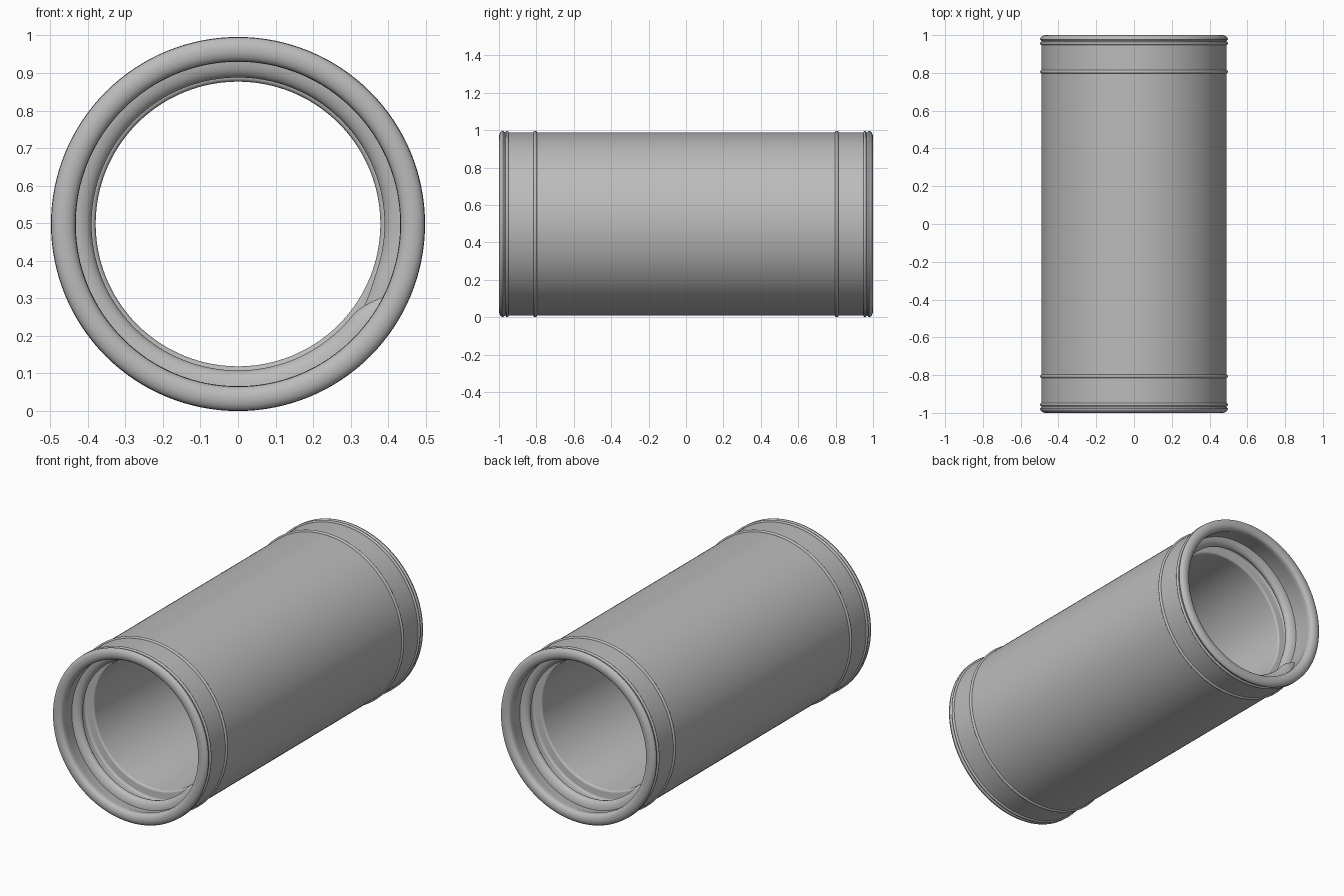
import bpy
import bmesh
from math import sin, cos, pi, radians

cube = bpy.data.objects.get("Cube")
if cube:
    bpy.data.objects.remove(cube, do_unlink=True)

SEGMENTS = 128
CENTRE_Z = 0.498
BODY, WALL, BORE = 0.49, 0.432, 0.379     # outer, socket and bore radii

grey = bpy.data.materials.new("plain grey")
grey.use_nodes = True
colour = (0.5, 0.5, 0.5, 1)
grey.diffuse_color = colour
grey.node_tree.nodes["Principled BSDF"].inputs["Base Color"].default_value = colour


def arc(r, y, half_r, half_y, start, end, steps):
    """Elliptical arc of (radius, y) points; angle 0 points outwards."""
    angles = [radians(start + (end - start) * i / steps) for i in range(steps + 1)]
    return [(r + half_r * cos(a), y + half_y * sin(a)) for a in angles]


def loft(name, sections, closed):
    """Skin a list of equal vertex loops; cap the ends when it is not closed."""
    bm = bmesh.new()
    loops = [[bm.verts.new(p) for p in s] for s in sections]
    n = len(loops[0])
    for i in range(len(loops) - (0 if closed else 1)):
        a, b = loops[i], loops[(i + 1) % len(loops)]
        for j in range(n):
            k = (j + 1) % n
            bm.faces.new((a[j], a[k], b[k], b[j]))
    if not closed:
        bm.faces.new(loops[0])
        bm.faces.new(loops[-1])
    bmesh.ops.recalc_face_normals(bm, faces=bm.faces[:])
    mesh = bpy.data.meshes.new(name)
    bm.to_mesh(mesh)
    bm.free()
    mesh.materials.append(grey)
    obj = bpy.data.objects.new(name, mesh)
    bpy.context.collection.objects.link(obj)
    obj.location.z = CENTRE_Z
    bpy.ops.object.select_all(action="DESELECT")
    obj.select_set(True)
    bpy.context.view_layer.objects.active = obj
    bpy.ops.object.shade_smooth_by_angle(angle=radians(32))
    return obj


# Tube: raised beads, rolled lip, socket and shoulder, mirrored to both ends
half = arc(BODY, 0.806, 0.008, 0.009, -90, 90, 8)
half += arc(BODY, 0.956, 0.008, 0.008, -90, 90, 8)
half += [(BODY, 0.968)]
half += arc(0.465, 0.978, 0.032, 0.022, 0, 180, 16)
half += [(WALL, 0.962), (WALL + 0.004, 0.95), (WALL + 0.004, 0.80)]
half += arc(WALL - 0.008, 0.79, 0.012, 0.012, 0, -90, 5)
half += arc(BORE + 0.012, 0.766, 0.012, 0.012, 90, 180, 5)
profile = half + [(r, -y) for r, y in reversed(half)]
rings = []
for i in range(SEGMENTS):
    t = 2 * pi * i / SEGMENTS
    rings.append([(r * cos(t), y, r * sin(t)) for r, y in profile])
loft("tube", rings, True)


# Inner thread: a rounded ridge winding once round each socket
def thread(name, side):
    steps, sweep, sections = 140, radians(385), []
    for i in range(steps + 1):
        f = i / steps
        t = radians(-27) - sweep * f
        grow = max(0.04, min(1, f / 0.025, (1 - f) / 0.08)) ** 0.5
        y = -0.9 + 0.08 * f
        shape = arc(WALL + 0.008, y, 0.05 * grow, 0.03 * grow, 90, 270, 10)
        # a half turn about the vertical axis gives the far end
        sections.append([(side * r * cos(t), side * yy, r * sin(t)) for r, yy in shape])
    return loft(name, sections, False)


thread("front_thread", 1)
thread("back_thread", -1)
